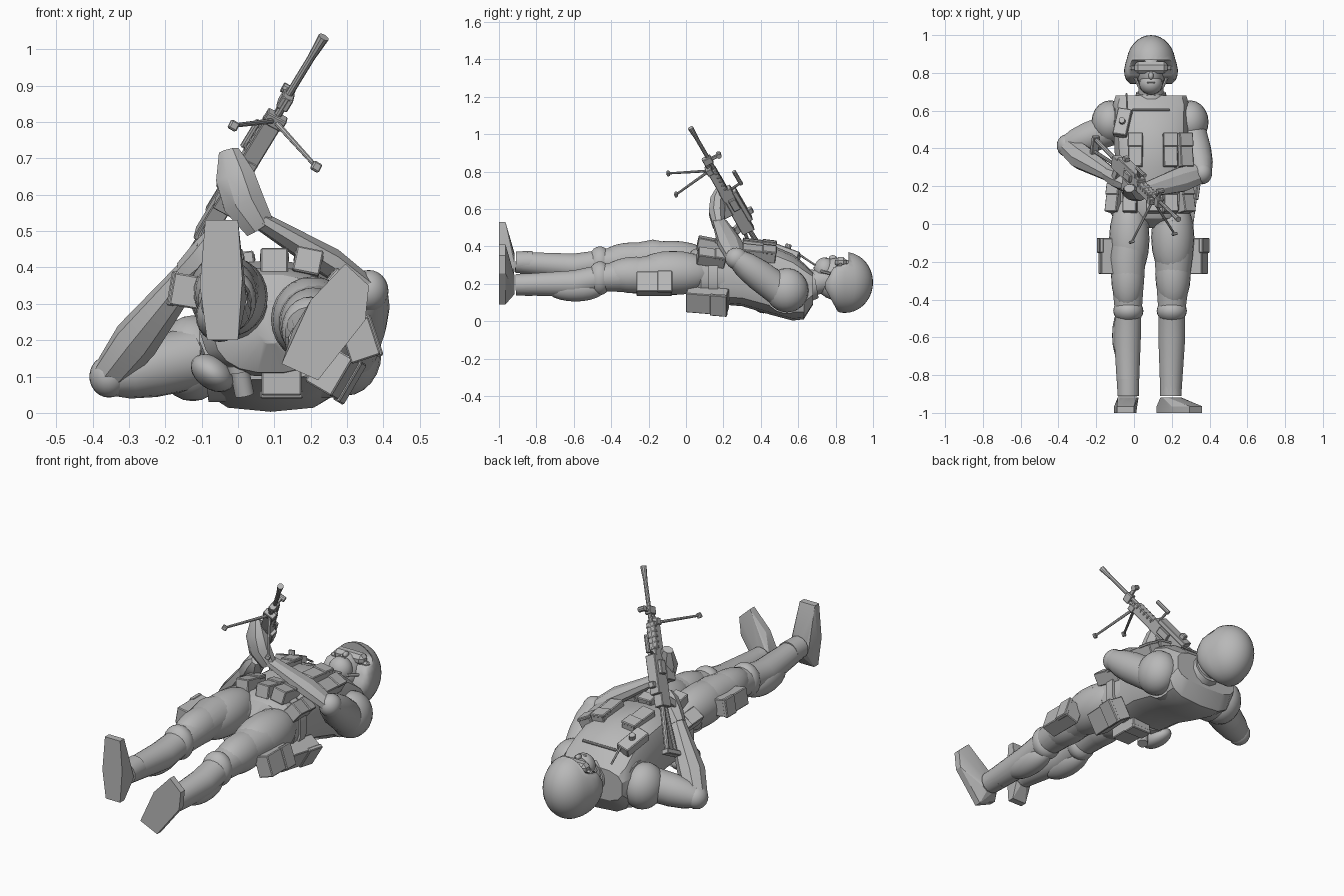
import bpy, bmesh, math
from mathutils import Vector, Matrix, Euler

cube = bpy.data.objects.get("Cube")
if cube:
    bpy.data.objects.remove(cube)

grey = bpy.data.materials.new("plain_grey")
grey.use_nodes = True
GREY = (0.48, 0.48, 0.48, 1)
grey.diffuse_color = GREY
grey.node_tree.nodes["Principled BSDF"].inputs["Base Color"].default_value = GREY


def finish(name, bm, angle=35):
    bmesh.ops.recalc_face_normals(bm, faces=bm.faces)
    me = bpy.data.meshes.new(name)
    bm.to_mesh(me)
    bm.free()
    ob = bpy.data.objects.new(name, me)
    bpy.context.collection.objects.link(ob)
    me.materials.append(grey)
    bpy.ops.object.select_all(action="DESELECT")
    ob.select_set(True)
    bpy.context.view_layer.objects.active = ob
    bpy.ops.object.shade_smooth_by_angle(angle=math.radians(angle))
    return ob


def ball(name, c, r, rot=(0, 0, 0), seg=20):
    bm = bmesh.new()
    bmesh.ops.create_uvsphere(bm, u_segments=seg, v_segments=seg // 2 + 2, radius=1,
        matrix=Matrix.LocRotScale(Vector(c), Euler(rot), Vector(r)))
    return finish(name, bm)


def box(name, c, size, rot=(0, 0, 0), base=Matrix(), bevel=0.004):
    bm = bmesh.new()
    bmesh.ops.create_cube(bm, size=1, matrix=Matrix.Diagonal((*size, 1)))
    bmesh.ops.bevel(bm, geom=bm.edges[:], offset=bevel, segments=1, affect="EDGES")
    bm.transform(base @ Matrix.LocRotScale(Vector(c), Euler(rot), None))
    return finish(name, bm, 25)


def loft(name, rings, angle=35):
    bm = bmesh.new()
    loops = [[bm.verts.new(p) for p in ring] for ring in rings]
    n = len(loops[0])
    for a, b in zip(loops, loops[1:]):
        for i in range(n):
            bm.faces.new((a[i], a[(i + 1) % n], b[(i + 1) % n], b[i]))
    bm.faces.new(loops[0])
    bm.faces.new(loops[-1])
    return finish(name, bm, angle)


def tube(name, pts, radii, sides=16, flat=1.0, base=Matrix(), angle=35):
    """Tapering tube through points; flat squashes it along its second axis."""
    pts = [base @ Vector(p) for p in pts]
    whole = (pts[-1] - pts[0]).normalized()
    hint = Vector((0, 0, 1)) if abs(whole.z) < 0.85 else Vector((0, 1, 0))
    rings = []
    for i, p in enumerate(pts):
        d = (pts[min(i + 1, len(pts) - 1)] - pts[max(i - 1, 0)]).normalized()
        u = d.cross(hint).normalized()
        v = u.cross(d) * flat
        rings.append([p + radii[i] * (u * math.cos(a) + v * math.sin(a))
                      for a in (math.tau * (k + 0.5) / sides for k in range(sides))])
    return loft(name, rings, angle)


def torso(name, stations, power, sides, cx=0.09):
    """Loft of rounded-square sections: y, half width, back z, front z."""
    rings = []
    for y, w, z0, z1 in stations:
        ring = []
        for k in range(sides):
            a = math.tau * (k + 0.5) / sides
            c, s = math.cos(a), math.sin(a)
            ring.append((cx + w * math.copysign(abs(c) ** power, c), y,
                (z0 + z1) / 2 + (z1 - z0) / 2 * math.copysign(abs(s) ** power, s)))
        rings.append(ring)
    return loft(name, rings, 30)


# Trunk and armoured vest
torso("pelvis", [(-0.02, 0.04, 0.19, 0.31), (0.03, 0.16, 0.11, 0.38),
                 (0.08, 0.195, 0.10, 0.4), (0.22, 0.18, 0.10, 0.39)], 0.8, 20)
torso("vest", [(0.18, 0.18, 0.09, 0.4), (0.3, 0.19, 0.08, 0.42), (0.45, 0.2, 0.035, 0.41),
               (0.57, 0.2, 0.003, 0.36), (0.63, 0.205, 0.01, 0.31), (0.68, 0.19, 0.09, 0.26)], 0.63, 14)
torso("belt", [(0.12, 0.2, 0.09, 0.4), (0.17, 0.2, 0.09, 0.4)], 0.75, 16)
tube("neck", [(0.09, 0.6, 0.18), (0.09, 0.7, 0.21), (0.09, 0.78, 0.23)], [0.078, 0.068, 0.066])
tube("collar", [(0.09, 0.64, 0.19), (0.09, 0.695, 0.2)], [0.095, 0.08], 12)

# Head, goggles and face
ball("head", (0.09, 0.81, 0.225), (0.076, 0.122, 0.114))
ball("jaw", (0.09, 0.742, 0.275), (0.062, 0.058, 0.066))
box("goggles", (0.09, 0.828, 0.315), (0.175, 0.065, 0.055), bevel=0.018)
box("goggle_strap", (0.09, 0.825, 0.25), (0.225, 0.03, 0.12), bevel=0.01)
ball("nose", (0.09, 0.785, 0.337), (0.014, 0.022, 0.016), seg=10)
box("mouth", (0.09, 0.75, 0.336), (0.045, 0.012, 0.012), bevel=0.004)
for side in (-1, 1):
    tube("chin_strap", [(0.09 + side * 0.09, 0.79, 0.25), (0.09 + side * 0.066, 0.73, 0.265),
                        (0.09, 0.688, 0.285)], [0.008] * 3, 6)


# Helmet: a dome pulled up to a rim that drops over the ears
def rim(z):
    return 0.868 if z > 0.31 else 0.735 + 0.55 * abs(z - 0.19)


helmet = ball("helmet", (0.09, 0.848, 0.207), (0.13, 0.152, 0.163), seg=32)
for v in helmet.data.vertices:
    v.co.y = max(v.co.y, rim(v.co.z))
    v.co.x = 0.09 + (v.co.x - 0.09) * (1 + 0.22 * max(0, min(1, (0.87 - v.co.y) / 0.1)))


# Legs: thigh, knee pad, calf and boot
def leg(side, hip, thigh, knee, calf, ankle, sole, r, lean):
    tube(side + "_thigh", [hip, thigh, knee], [r, r * 0.97, 0.072], 20)
    h, t, k = Vector(hip), Vector(thigh), Vector(knee)
    ball(side + "_thigh_muscle", (h + t) / 2, (r * 1.07, 0.23, r * 1.1))
    ball(side + "_upper_thigh", t.lerp(k, 0.35), (r * 0.88, 0.19, r * 0.92))
    ball(side + "_knee_pad", k, (0.08, 0.065, 0.09))
    tube(side + "_shin", [k, calf, ankle], [0.07, 0.072, 0.056], 20)
    ball(side + "_calf", Vector(calf) + Vector((lean, 0.01, -0.025)), (0.066, 0.16, 0.07))
    tube(side + "_boot_cuff", [Vector(ankle) + Vector((0, 0.09, 0)), ankle], [0.06, 0.058], 14)
    bm = bmesh.new()
    for x, z in sole:
        for y in (-1, -0.965):
            bm.verts.new((x, y, z))
    for i in range(10):
        a = math.tau * i / 10
        bm.verts.new((ankle[0] + 0.055 * math.cos(a), -0.918, ankle[2] + 0.055 * math.sin(a)))
    bmesh.ops.convex_hull(bm, input=bm.verts[:])
    finish(side + "_boot", bm, 20)


leg("right", (-0.015, 0.02, 0.3), (-0.035, -0.18, 0.34), (-0.03, -0.46, 0.31), (-0.035, -0.6, 0.29),
    (-0.031, -0.91, 0.315), [(-0.09, 0.53), (0.0, 0.53), (0.012, 0.37), (0, 0.2), (-0.085, 0.2), (-0.105, 0.35)], 0.1, -0.015)
leg("left", (0.2, 0.02, 0.26), (0.21, -0.16, 0.255), (0.2, -0.46, 0.23), (0.2, -0.6, 0.2),
    (0.195, -0.91, 0.195), [(0.295, 0.41), (0.36, 0.35), (0.35, 0.255), (0.22, 0.09), (0.12, 0.135), (0.2, 0.31)], 0.107, 0)

# Arms: shoulder, upper arm, faceted forearm and glove
for side, sh, el, mid, wr, flat in (
        ("right", (-0.125, 0.54, 0.15), (-0.355, 0.415, 0.1), (-0.28, 0.355, 0.2), (-0.13, 0.265, 0.39), 0.9),
        ("left", (0.295, 0.54, 0.165), (0.36, 0.27, 0.335), (0.25, 0.235, 0.415), (0.06, 0.18, 0.53), 0.6)):
    s, e = Vector(sh), Vector(el)
    ball(side + "_shoulder", s, (0.1, 0.115, 0.118))
    tube(side + "_armhole", [s + (Vector((0.09, 0.54, 0.17)) - s) * f for f in (0.15, 0.45)], [0.125, 0.13], 20)
    s.y -= 0.04
    tube(side + "_upper_arm", [s, s.lerp(e, 0.5), s.lerp(e, 0.8), e], [0.086, 0.083, 0.072, 0.054], 18)
    ball(side + "_elbow", e, (0.054, 0.06, 0.058))
    tube(side + "_forearm", [e, mid, wr], [0.055, 0.07, 0.042], 8, flat, angle=20)
tube("right_glove", [(-0.14, 0.27, 0.38), (-0.09, 0.245, 0.42), (-0.05, 0.22, 0.47), (-0.03, 0.2, 0.5)],
     [0.042, 0.055, 0.05, 0.025], 8)
tube("left_glove", [(0.06, 0.175, 0.51), (0.015, 0.165, 0.58), (-0.008, 0.17, 0.65), (-0.025, 0.19, 0.72)],
     [0.045, 0.062, 0.058, 0.03], 8, 0.75)


# Pouches with a lid flap
def pouch(name, c, size, rot=(0, 0, 0), flap=1):
    box(name, c, size, rot)
    m = Euler(rot).to_matrix()
    lid = Vector((0, size[1] * 0.3, flap * size[2] * 0.46))
    box(name + "_flap", Vector(c) + m @ lid, (size[0] * 1.07, size[1] * 0.42, size[2] * 0.25), rot)


for i, (x, tilt) in enumerate(((0.01, -0.12), (0.19, 0.15), (0.265, 0.5))):
    pouch(f"chest_pouch_{i}", (x, 0.39, 0.412 - 0.1 * abs(tilt)), (0.075, 0.18, 0.065), (-0.12, tilt, 0))
for i, (x, z, tilt) in enumerate(((-0.1, 0.33, -0.6), (-0.02, 0.4, -0.1), (0.1, 0.405, 0),
                                  (0.19, 0.405, 0.2), (0.27, 0.34, 0.7))):
    pouch(f"belt_pouch_{i}", (x, 0.135, z), (0.075, 0.15, 0.07), (-0.2, tilt, 0))
pouch("left_thigh_pouch", (0.335, -0.17, 0.2), (0.11, 0.19, 0.085), (0, 1.25, 0))
pouch("right_thigh_pouch", (-0.14, -0.17, 0.335), (0.09, 0.19, 0.085), (0, -1.4, 0))
pouch("left_hip_pouch", (0.265, 0.115, 0.11), (0.12, 0.22, 0.085), (0.16, 2.1, 0))
pouch("rear_pouch", (0.12, 0.12, 0.095), (0.11, 0.17, 0.095), flap=-1)
ball("canteen", (-0.07, 0.1, 0.11), (0.066, 0.09, 0.045), (0, 0.6, 0))
tube("lamp", [(0.0, 0.07, 0.14), (0.018, 0.09, 0.05)], [0.027, 0.027], 14)
tube("lamp_cap", [(-0.002, 0.07, 0.135), (0.002, 0.074, 0.115)], [0.033, 0.033], 14)

# Radio on the chest
box("radio", (-0.06, 0.535, 0.365), (0.075, 0.15, 0.05), (-0.35, -0.2, -0.15))
tube("radio_knob", [(-0.06, 0.54, 0.38), (-0.065, 0.55, 0.41)], [0.018, 0.016], 10)
tube("radio_aerial", [(-0.035, 0.6, 0.36), (-0.04, 0.69, 0.3)], [0.006, 0.005], 6)
box("chest_strap", (0.09, 0.605, 0.333), (0.2, 0.012, 0.012), (-0.5, 0, 0), bevel=0.003)

# Weapon frame: x sideways, y from butt to muzzle, z up
butt, muzzle = Vector((-0.21, 0.44, 0.3)), Vector((0.235, 0.017, 1.03))
d = (muzzle - butt).normalized()
up = Vector((0.1, 0.9, 0.42))
up = (up - d * up.dot(d)).normalized()
G = Matrix.Translation(butt) @ Matrix((d.cross(up), d, up)).transposed().to_4x4()
L = (muzzle - butt).length


def gun_box(name, y0, y1, w, h, z=0, tilt=0):
    return box(name, (0, (y0 + y1) / 2, z), (w, y1 - y0, h), (tilt, 0, 0), G, 0.003)


def gun_rod(name, a, b, r, r2=None):
    return tube(name, [a, b], [r, r2 or r], 10, base=G)


gun_box("butt_plate", 0, 0.025, 0.04, 0.11, -0.02)
gun_rod("stock_upper_bar", (0, 0.02, 0.015), (0, 0.27, 0.005), 0.013)
gun_rod("stock_lower_bar", (0, 0.02, -0.055), (0, 0.25, -0.02), 0.01)
gun_box("receiver", 0.24, 0.53, 0.05, 0.07)
gun_box("feed_cover", 0.3, 0.5, 0.056, 0.025, 0.042)
gun_box("feed_tray", 0.4, 0.47, 0.085, 0.04, 0.01)
gun_box("rear_sight", 0.33, 0.36, 0.03, 0.025, 0.065)
gun_box("pistol_grip", 0.25, 0.29, 0.034, 0.1, -0.07, -0.35)
gun_box("ammunition_box", 0.38, 0.47, 0.06, 0.07, -0.06)
gun_box("handguard", 0.52, 0.67, 0.05, 0.05, -0.008)
for i in range(5):
    gun_box("handguard_rib", 0.535 + i * 0.027, 0.545 + i * 0.027, 0.056, 0.02, 0.008)
gun_rod("carry_handle_post", (0, 0.51, 0.02), (0.02, 0.51, 0.09), 0.007)
gun_rod("carry_handle_grip", (0.02, 0.5, 0.09), (0.02, 0.59, 0.09), 0.011)
gun_rod("gas_tube", (0, 0.64, -0.016), (0, 0.75, -0.016), 0.011)
gun_rod("barrel", (0, 0.5, 0.008), (0, L, 0.008), 0.0105)
gun_rod("muzzle_brake", (0, L - 0.075, 0.008), (0, L, 0.008), 0.0105, 0.0155)
gun_box("gas_block", 0.71, 0.75, 0.034, 0.05)
gun_box("front_sight", 0.72, 0.74, 0.014, 0.05, 0.045)
gun_rod("sight_ring", (-0.018, 0.73, 0.066), (0.018, 0.73, 0.066), 0.014)

# Bipod legs and feet
gun_box("bipod_hinge", 0.655, 0.69, 0.06, 0.035, -0.02)
pivot = G @ Vector((0, 0.67, -0.02))
for foot in (Vector((-0.012, -0.095, 0.79)), Vector((0.215, -0.053, 0.677))):
    tube("bipod_leg", [pivot, foot], [0.008, 0.006], 8)
    box("bipod_foot", foot, (0.026, 0.016, 0.026), (0, 0.5, 0.3))
